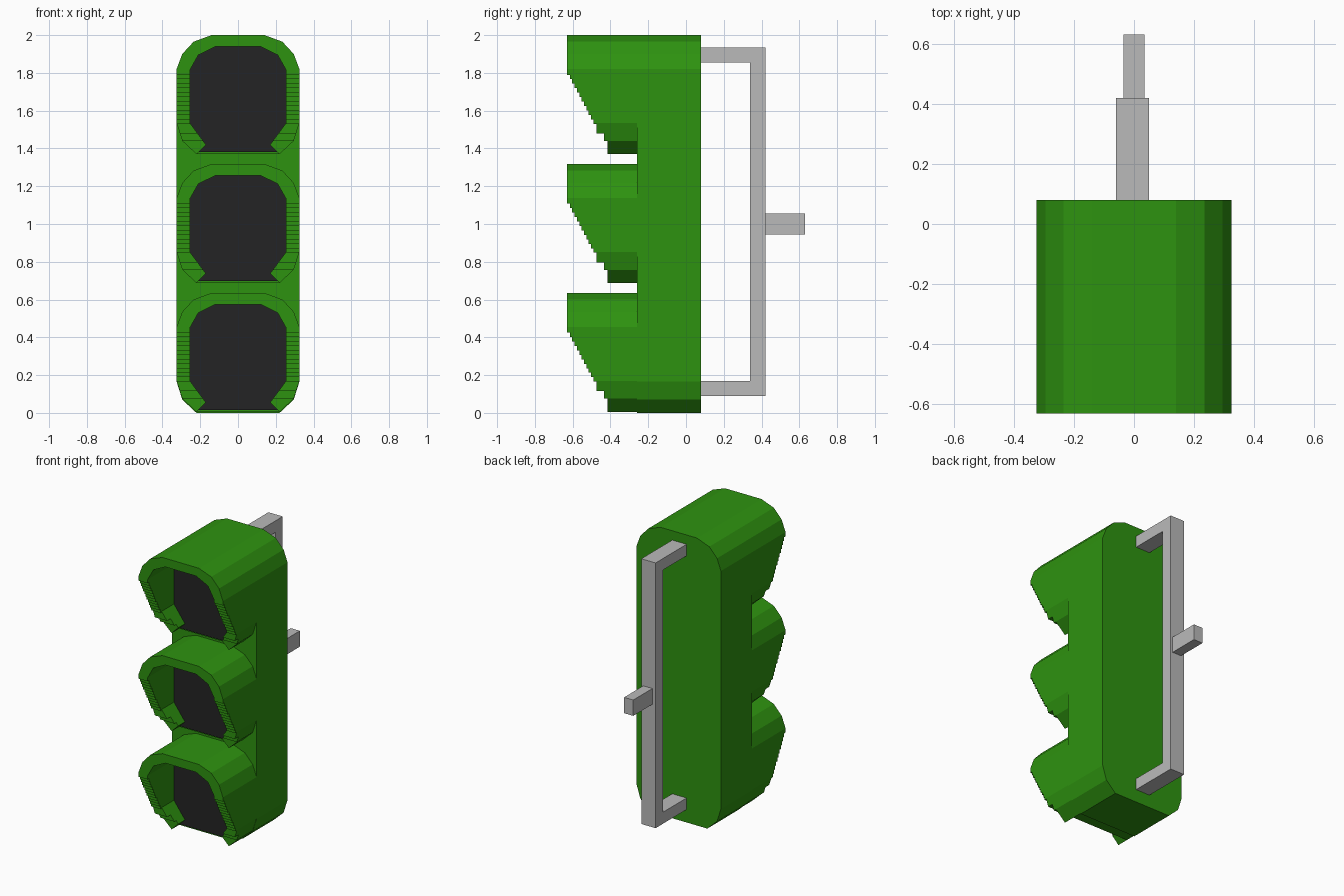
import bpy, bmesh
from mathutils import Vector

cube = bpy.data.objects.get("Cube")
if cube:
    bpy.data.objects.remove(cube, do_unlink=True)


def material(name, rgb):
    mat = bpy.data.materials.new(name)
    mat.use_nodes = True
    mat.diffuse_color = (*rgb, 1)
    mat.node_tree.nodes["Principled BSDF"].inputs["Base Color"].default_value = (*rgb, 1)
    return mat


GREEN = material("housing green", (0.027, 0.29, 0.005))
BLACK = material("lens black", (0.017, 0.017, 0.018))
GREY = material("bracket grey", (0.49, 0.49, 0.49))


def prism(name, points, start, direction, mat):
    """Extrude a closed outline of 3D points along a direction."""
    bm = bmesh.new()
    face = bm.faces.new([bm.verts.new(p) for p in points])
    grown = bmesh.ops.extrude_face_region(bm, geom=[face], use_keep_orig=True)
    moved = [v for v in grown["geom"] if isinstance(v, bmesh.types.BMVert)]
    bmesh.ops.translate(bm, verts=moved, vec=direction)
    bmesh.ops.translate(bm, verts=bm.verts, vec=start)
    bmesh.ops.recalc_face_normals(bm, faces=bm.faces)
    mesh = bpy.data.meshes.new(name)
    bm.to_mesh(mesh)
    bm.free()
    mesh.materials.append(mat)
    obj = bpy.data.objects.new(name, mesh)
    bpy.context.collection.objects.link(obj)
    return obj


def front_prism(name, outline, y_front, y_back, mat):
    """Extrude an (x, z) outline along y."""
    return prism(name, [(x, 0, z) for x, z in outline], Vector((0, y_front, 0)),
                 Vector((0, y_back - y_front, 0)), mat)


def side_prism(name, outline, x0, x1, mat):
    """Extrude a (y, z) outline along x."""
    return prism(name, [(0, y, z) for y, z in outline], Vector((x0, 0, 0)),
                 Vector((x1 - x0, 0, 0)), mat)


def mirrored(half):
    """Close a right-hand half outline, listed from top to bottom."""
    return half + [(-x, z) for x, z in reversed(half)]


def raised(outline, z0):
    return [(x, z + z0) for x, z in outline]


# Rounded outlines, measured down from the top of a section
corner = [(0.14, 0), (0.235, -0.035), (0.295, -0.1), (0.325, -0.18)]
outer = corner + [(0.325, -0.465), (0.295, -0.56), (0.22, -0.63)]
inner = [(0.118, -0.06), (0.21, -0.105), (0.255, -0.185), (0.255, -0.465), (0.17, -0.58)]

# Housing
FRONT, BACK, LENS, TIP = -0.26, 0.08, -0.34, -0.63
body = mirrored(raised(corner, 2) + [(0.325, 0.165), (0.295, 0.07), (0.22, 0)])
front_prism("housing", body, FRONT, BACK, GREEN)


def hood(name, top):
    """Open-bottomed visor with a stepped lower edge."""
    left = [(-x, z) for x, z in outer]
    left_in = [(-x, z) for x, z in inner]
    ring = left[::-1] + outer + inner[::-1] + left_in
    visor = front_prism(name, raised(ring, top), TIP, FRONT, GREEN)

    # Stepped cutter: each step lies lower and further back
    steps = [(-0.615 + 0.0125 * i, -0.21 - 0.0236 * (i + 1)) for i in range(11)]
    steps += [(-0.475, -0.52), (-0.435, -0.56), (-0.415, -0.7)]
    profile, z = [(-0.8, -0.21)], -0.21
    for y, z_low in steps:
        profile += [(y, z), (y, z_low)]
        z = z_low
    profile.append((-0.8, z))
    cutter = side_prism("step_cutter", raised(profile, top), -0.5, 0.5, GREEN)
    cutter.hide_render = True
    cut = visor.modifiers.new("steps", "BOOLEAN")
    cut.operation = "DIFFERENCE"
    cut.solver = "EXACT"
    cut.object = cutter
    bpy.context.view_layer.objects.active = visor
    bpy.ops.object.modifier_apply(modifier=cut.name)
    bpy.data.objects.remove(cutter, do_unlink=True)


# Three lamp sections
for label, top in (("top", 2.0), ("middle", 1.3175), ("bottom", 0.635)):
    hood(label + "_hood", top)
    opening = raised(mirrored(inner + [(0.22, -0.63)]), top)
    front_prism(label + "_lens_mount", opening, LENS + 0.008, FRONT, GREEN)
    lens = raised(mirrored(inner + [(0.21, -0.62)]), top)
    front_prism(label + "_lens", lens, LENS, LENS + 0.008, BLACK)

# Rear bracket and its mounting stub
bracket = [(BACK, 0.09), (0.42, 0.09), (0.42, 1.935), (BACK, 1.935),
           (BACK, 1.855), (0.34, 1.855), (0.34, 0.17), (BACK, 0.17)]
side_prism("rear_bracket", bracket, -0.06, 0.05, GREY)
stub = [(0.42, 0.945), (0.63, 0.945), (0.63, 1.055), (0.42, 1.055)]
side_prism("mounting_stub", stub, -0.035, 0.035, GREY)
